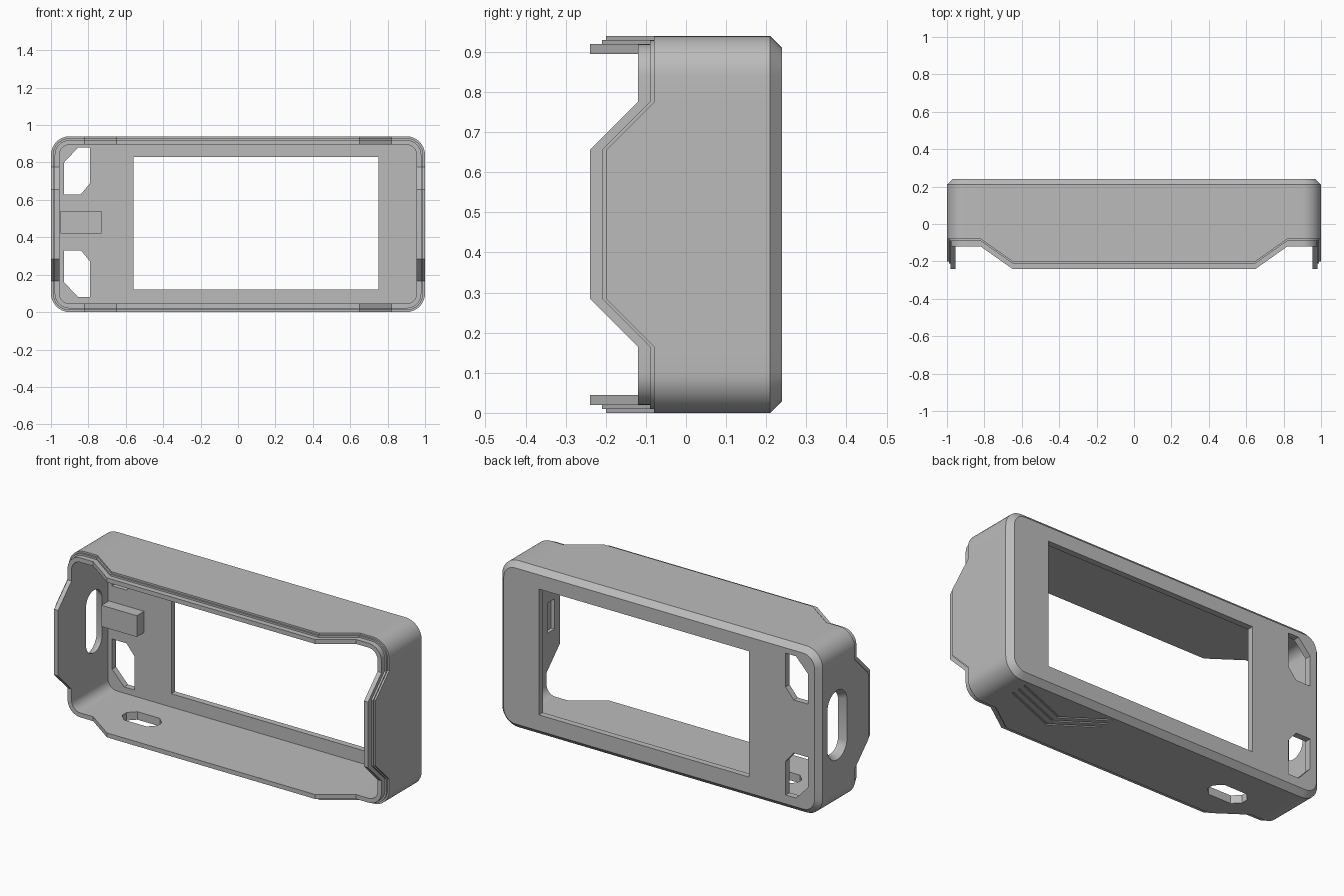
import bpy
import bmesh
import math

cube = bpy.data.objects.get("Cube")
if cube:
    bpy.data.objects.remove(cube, do_unlink=True)

HALF_X, HALF_Z, RADIUS = 1.0, 0.47, 0.1
BACK, FLOOR = 0.24, 0.205

grey = bpy.data.materials.new("plain grey")
grey.use_nodes = True
grey.diffuse_color = (0.5, 0.5, 0.5, 1)
grey.node_tree.nodes["Principled BSDF"].inputs["Base Color"].default_value = (0.5, 0.5, 0.5, 1)


def loft(name, rings):
    """Closed solid skinned through rings of equal point count."""
    bm = bmesh.new()
    loops = [[bm.verts.new(p) for p in ring] for ring in rings]
    n = len(loops[0])
    for a, b in zip(loops, loops[1:]):
        for i in range(n):
            j = (i + 1) % n
            bm.faces.new((a[i], a[j], b[j], b[i]))
    bm.faces.new(loops[0])
    bm.faces.new(loops[-1])
    bmesh.ops.recalc_face_normals(bm, faces=bm.faces)
    mesh = bpy.data.meshes.new(name)
    bm.to_mesh(mesh)
    bm.free()
    mesh.materials.append(grey)
    obj = bpy.data.objects.new(name, mesh)
    bpy.context.collection.objects.link(obj)
    return obj


def prism_y(name, pts, y0, y1):
    return loft(name, [[(x, y, z) for x, z in pts] for y in (y0, y1)])


def prism_z(name, pts, z0, z1):
    return loft(name, [[(x, y, z) for x, y in pts] for z in (z0, z1)])


def rect(a0, a1, b0, b1):
    return [(a0, b0), (a1, b0), (a1, b1), (a0, b1)]


def outline():
    """Rounded rectangle as (centre x, centre z, normal x, normal z, raised)."""
    cx, cz = HALF_X - RADIUS, HALF_Z - RADIUS
    pts = []
    for k, (sx, sz) in enumerate(((1, 1), (-1, 1), (-1, -1), (1, -1))):
        for i in range(9):
            a = math.radians(90 * k + 90 * i / 8)
            pts.append((sx * cx, sz * cz, math.cos(a), math.sin(a), 0))
        # Break points where the rim rises and falls along the next side
        low, high = ((0.82, 0.65) if k % 2 == 0 else (0.305, 0.185))
        for t, up in ((low, 0), (high, 1), (-high, 1), (-low, 0)):
            if k == 0:
                pts.append((t, cz, 0, 1, up))
            elif k == 1:
                pts.append((-cx, t, -1, 0, up))
            elif k == 2:
                pts.append((-t, -cz, 0, -1, up))
            else:
                pts.append((cx, -t, 1, 0, up))
    return pts


PATH = outline()


def ring(inset, y, rim=False):
    r = RADIUS - inset
    return [(x + nx * r, y - (0.12 * up if rim else 0), HALF_Z + z + nz * r)
            for x, z, nx, nz, up in PATH]


# Shell: chamfered back, stepped rim, lip and hollow inside
shell = loft("case_shell", [
    ring(0.03, BACK), ring(0, BACK - 0.03), ring(0, -0.08, True),
    ring(0.01, -0.08, True), ring(0.01, -0.09, True), ring(0.02, -0.09, True),
    ring(0.02, -0.12, True), ring(0.045, -0.12, True), ring(0.045, FLOOR)])

cutters = []

# Screen window
cutters.append(prism_y("screen_cut", rect(-0.56, 0.75, 0.12, 0.83), 0.15, 0.3))

# Two cut-corner windows, one flipped over the other
window = [(-0.93, 0.63), (-0.84, 0.63), (-0.79, 0.69), (-0.79, 0.88),
          (-0.855, 0.88), (-0.93, 0.80)]
cutters.append(prism_y("upper_window_cut", window, 0.15, 0.3))
cutters.append(prism_y("lower_window_cut", [(x, 0.96 - z) for x, z in window], 0.15, 0.3))


# Rounded slot in the side wall, wider on the outside
def slot_ring(x, r, half):
    pts = []
    for i in range(24):
        a = 2 * math.pi * (i + 0.5) / 24
        end = half - r if math.sin(a) > 0 else r - half
        pts.append((x, 0.08 + r * math.cos(a), HALF_Z + end + r * math.sin(a)))
    return pts


cutters.append(loft("side_slot_cut", [
    slot_ring(-1.02, 0.098, 0.208), slot_ring(-0.97, 0.073, 0.178),
    slot_ring(-0.93, 0.07, 0.175)]))

# Eight-sided hole through the bottom wall
hole = [(sx * a - 0.6, sy * b) for sx, sy, a, b in (
    (1, 1, 0.07, 0.06), (-1, 1, 0.07, 0.06), (-1, 1, 0.11, 0.02), (-1, -1, 0.11, 0.02),
    (-1, -1, 0.07, 0.06), (1, -1, 0.07, 0.06), (1, -1, 0.11, 0.02), (1, 1, 0.11, 0.02))]
cutters.append(prism_z("bottom_hole_cut", hole, -0.05, 0.1))

# Shallow recess inside the opposite side wall
cutters.append(prism_y("recess_cut", [(0.9, 0.385), (0.975, 0.385), (0.975, 0.555), (0.9, 0.555)],
                       -0.19, -0.13))

# Three nested grooves under the bottom
for k in range(3):
    s = 0.045 * k
    line = [(0.85, 0.08 + s), (0.52, -0.05 + s), (0.3, 0.1 + s)]
    band = line + [(x, y + 0.012) for x, y in reversed(line)]
    cutters.append(prism_z("groove_cut", band, -0.02, 0.006))

# Apply the cuts
for c in cutters:
    c.hide_render = True
    mod = shell.modifiers.new(c.name, "BOOLEAN")
    mod.operation = "DIFFERENCE"
    mod.solver = "EXACT"
    mod.object = c
bpy.context.view_layer.update()
mesh = bpy.data.meshes.new_from_object(
    shell.evaluated_get(bpy.context.evaluated_depsgraph_get()))
shell.modifiers.clear()
shell.data = mesh
for c in cutters:
    bpy.data.objects.remove(c, do_unlink=True)

# Block standing on the inside of the back wall
prism_y("inner_block", rect(-0.95, -0.73, 0.42, 0.54), 0.14, FLOOR + 0.005)

bpy.ops.object.select_all(action="DESELECT")
shell.select_set(True)
bpy.context.view_layer.objects.active = shell
bpy.ops.object.shade_smooth_by_angle(angle=math.radians(25))
